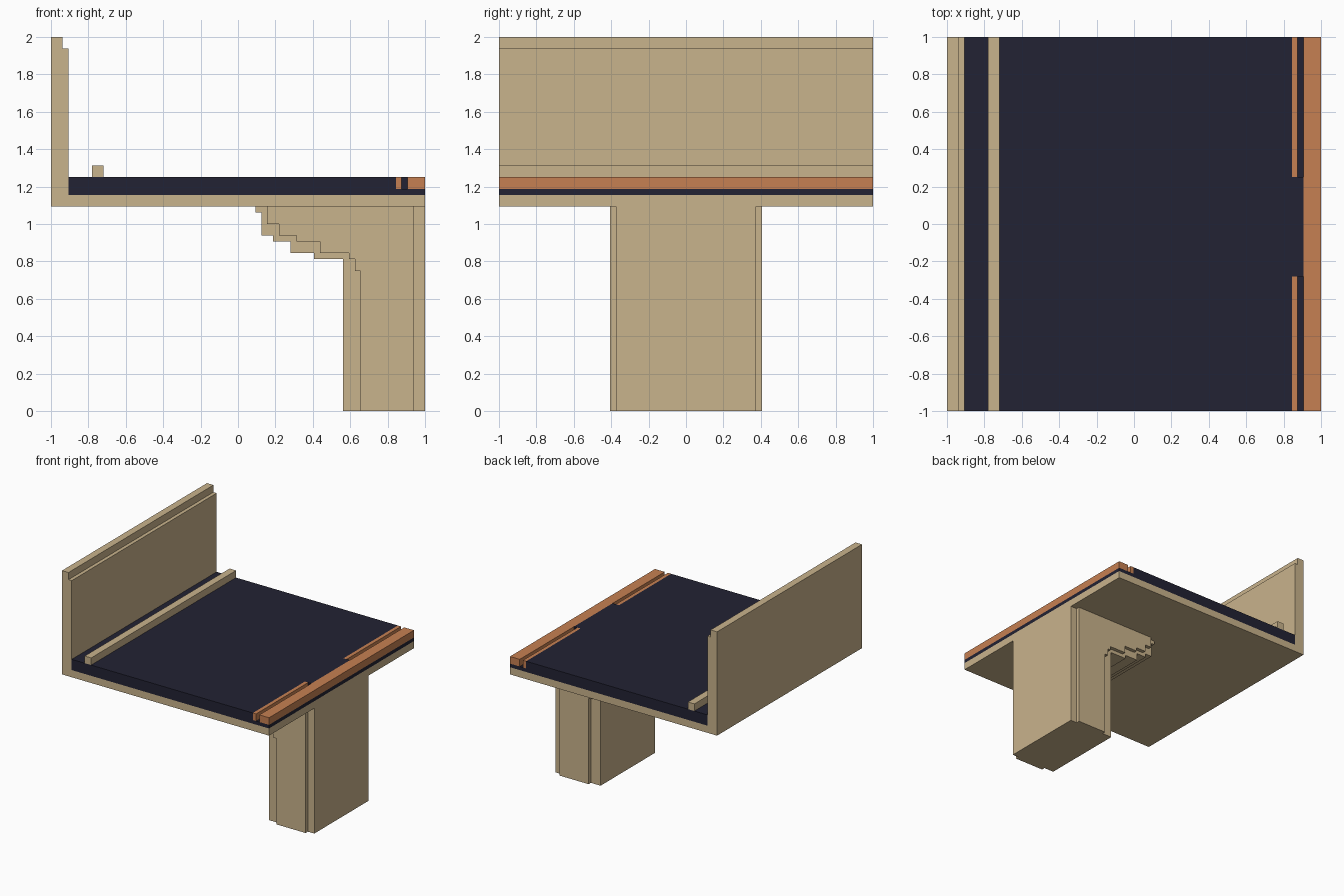
import bpy
import bmesh

if "Cube" in bpy.data.objects:
    bpy.data.objects.remove(bpy.data.objects["Cube"])

U = 1 / 32  # design grid unit


def material(name, rgb):
    m = bpy.data.materials.new(name)
    m.diffuse_color = (*rgb, 1)
    m.use_nodes = True
    m.node_tree.nodes["Principled BSDF"].inputs["Base Color"].default_value = m.diffuse_color
    return m


TAN = material("sandstone", (0.584, 0.451, 0.262))
DARK = material("dark asphalt", (0.016, 0.016, 0.033))
ORANGE = material("terracotta", (0.565, 0.216, 0.084))


def extrude(name, profile, y0, y1, mat):
    """Extrude an x/z outline (in grid units) from y0 to y1."""
    bm = bmesh.new()
    face = bm.faces.new([bm.verts.new((x * U, y0 * U, z * U)) for x, z in profile])
    out = bmesh.ops.extrude_face_region(bm, geom=[face])
    verts = [g for g in out["geom"] if isinstance(g, bmesh.types.BMVert)]
    bmesh.ops.translate(bm, verts=verts, vec=(0, (y1 - y0) * U, 0))
    bmesh.ops.recalc_face_normals(bm, faces=bm.faces)
    mesh = bpy.data.meshes.new(name)
    bm.to_mesh(mesh)
    bm.free()
    mesh.materials.append(mat)
    obj = bpy.data.objects.new(name, mesh)
    bpy.context.collection.objects.link(obj)
    return obj


def box(name, x0, x1, z0, z1, y0, y1, mat):
    return extrude(name, [(x0, z0), (x1, z0), (x1, z1), (x0, z1)], y0, y1, mat)


# Deck slab with side parapet and stepped coping
extrude("deck_and_parapet",
        [(-32, 35), (32, 35), (32, 37), (-29, 37), (-29, 62), (-30, 62),
         (-30, 64), (-32, 64)], -32, 32, TAN)

# Road surface, with a low ledge under the orange edging
extrude("road_surface",
        [(-29, 37), (32, 37), (32, 38), (27, 38), (27, 40), (-29, 40)],
        -32, 32, DARK)
box("road_infill", 27, 29, 38, 40, -9, 8, DARK)

# Low rail beside the parapet
box("kerb_rail", -25, -23, 40, 42, -32, 32, TAN)

# Orange edging and the two broken strips beside it
box("edge_band", 29, 32, 38, 40, -32, 32, ORANGE)
box("edge_strip_front", 27, 28, 38, 40, -32, -9, ORANGE)
box("edge_strip_back", 27, 28, 38, 40, 8, 32, ORANGE)

# Pier with stepped bracket
extrude("pier_core",
        [(18, 0), (32, 0), (32, 35), (3, 35), (3, 34), (4, 34), (4, 30),
         (6, 30), (6, 29), (9, 29), (9, 27), (13, 27), (13, 26), (18, 26)],
        -12, 12, TAN)

# Raised cheek panels on both sides of the pier
cheek = [(21, 0), (30, 0), (30, 35), (5, 35), (5, 32), (7, 32), (7, 30),
         (10, 30), (10, 29), (14, 29), (14, 27), (19, 27), (19, 26),
         (20, 26), (20, 24), (21, 24)]
for side, y in (("front", -13), ("back", 12)):
    extrude("pier_cheek_" + side, cheek, y, y + 1, TAN)
